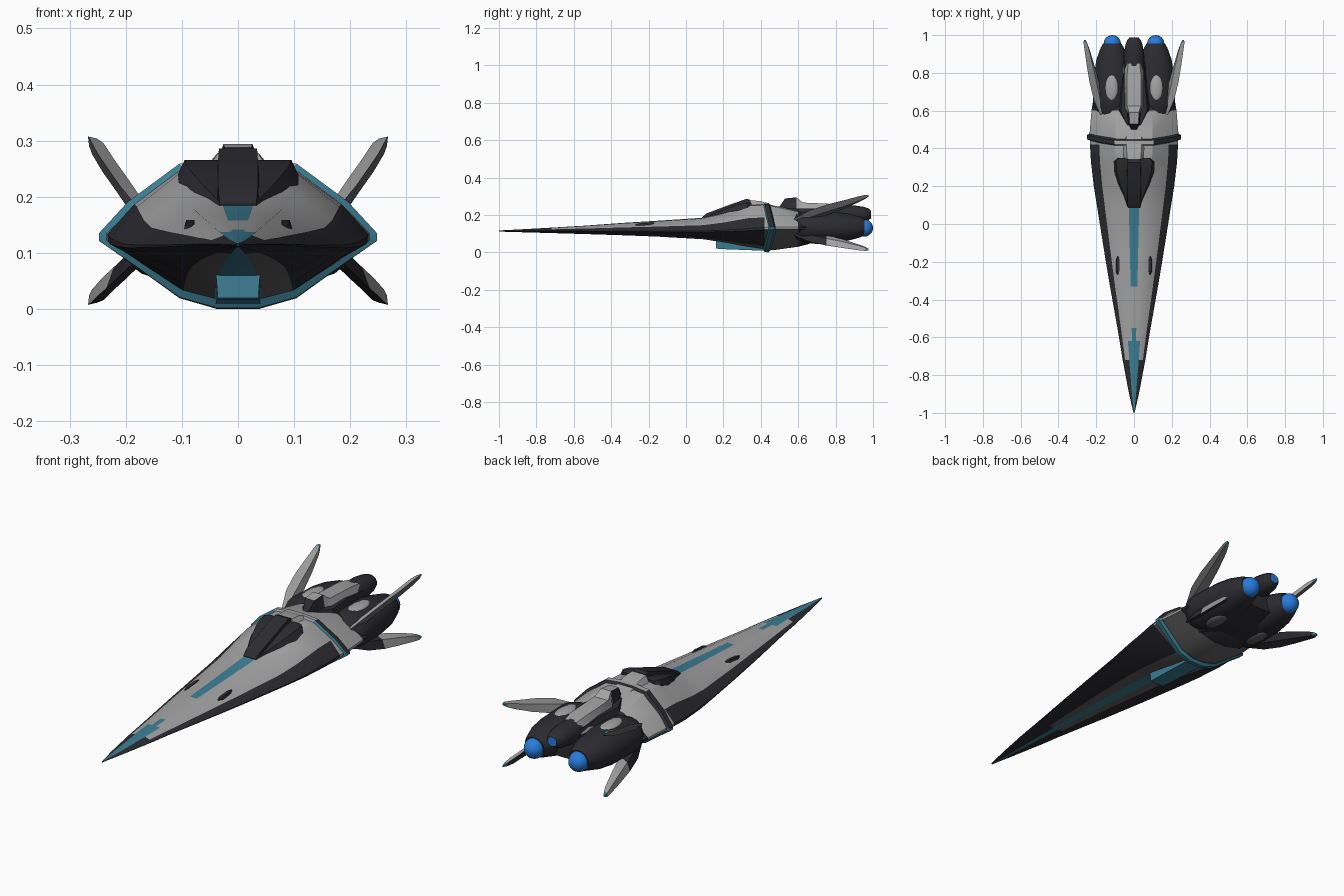
import bpy, bmesh, math
from mathutils import Vector, Matrix

cube = bpy.data.objects.get("Cube")
if cube:
    bpy.data.objects.remove(cube, do_unlink=True)


def make_mat(name, rgb):
    m = bpy.data.materials.new(name)
    m.use_nodes = True
    m.diffuse_color = (*rgb, 1)
    m.node_tree.nodes["Principled BSDF"].inputs["Base Color"].default_value = (*rgb, 1)
    return m


MATS = [make_mat("light grey plating", (0.37, 0.37, 0.37)),
        make_mat("charcoal plating", (0.025, 0.025, 0.03)),
        make_mat("teal trim", (0.045, 0.21, 0.30)),
        make_mat("blue glow", (0.02, 0.2, 0.72)),
        make_mat("mid grey plating", (0.12, 0.12, 0.12))]
GREY, DARK, TEAL, GLOW, MID = range(5)


def finish(name, bm, rule, angle=35):
    """Colour faces by rule(centre, normal, column) and make the object."""
    bmesh.ops.recalc_face_normals(bm, faces=bm.faces)
    col = bm.faces.layers.int.get("column")
    for f in bm.faces:
        f.material_index = rule(f.calc_center_median(), f.normal, f[col] if col else 0)
    if col:
        bm.faces.layers.int.remove(col)
    me = bpy.data.meshes.new(name)
    bm.to_mesh(me)
    bm.free()
    for m in MATS:
        me.materials.append(m)
    ob = bpy.data.objects.new(name, me)
    bpy.context.collection.objects.link(ob)
    bpy.ops.object.select_all(action='DESELECT')
    ob.select_set(True)
    bpy.context.view_layer.objects.active = ob
    bpy.ops.object.shade_smooth_by_angle(angle=math.radians(angle))


def loft(name, rings, rule, angle=35):
    """Skin a list of equal rings and cap both ends."""
    bm = bmesh.new()
    col = bm.faces.layers.int.new("column")
    vs = [[bm.verts.new(p) for p in r] for r in rings]
    n = len(rings[0])
    for a, b in zip(vs, vs[1:]):
        for i in range(n):
            j = (i + 1) % n
            bm.faces.new((a[i], a[j], b[j], b[i]))[col] = min(i, n - 1 - i)
    for cap in (vs[0], vs[-1]):
        bm.faces.new(cap)[col] = -1
    finish(name, bm, rule, angle)


def ellipsoid(name, centre, radii, colour):
    bm = bmesh.new()
    bmesh.ops.create_uvsphere(bm, u_segments=16, v_segments=10, radius=1,
                              matrix=Matrix.LocRotScale(Vector(centre), None, Vector(radii)))
    finish(name, bm, lambda c, n, s: colour)


def circle(y, cx, cz, rx, rz, n=16):
    return [(cx + rx * math.cos(2 * math.pi * (i + .5) / n), y,
             cz + rz * math.sin(2 * math.pi * (i + .5) / n)) for i in range(n)]


# Hull cross-section: width fraction, height fraction above or below the edge
SECTION = [(0, 1), (.14, 1), (.42, .95), (.79, .46), (1, .05), (1, -.05),
           (.8, -.32), (.42, -.85), (.15, -1), (0, -1)]


def hull_ring(y, w, top, edge, bottom, sweep=0):
    half = [(u * w, y - sweep * abs(v),
             edge + v * ((top - edge) if v > 0 else (edge - bottom)))
            for u, v in SECTION]
    return half + [(-a, b, c) for a, b, c in half[-2:0:-1]]


HULL = [(-1, .003, .117, .114, .111), (-.9, .026, .122, .115, .108),
        (-.72, .06, .132, .115, .103), (-.62, .076, .138, .115, .1),
        (-.55, .088, .142, .114, .098),
        (-.33, .127, .158, .112, .091), (-.15, .157, .169, .111, .084),
        (.09, .195, .185, .111, .07), (.2, .213, .212, .114, .054),
        (.33, .228, .255, .12, .03), (.42, .233, .258, .127, .016),
        (.47, .236, .25, .13, .012), (.6, .225, .222, .13, .03),
        (.66, .215, .2, .13, .045), (.7, .16, .18, .13, .07)]


def hull_rule(c, n, s):
    if c.y > .43:
        return DARK if c.y > .61 else MID if s > 4 else GREY
    if s == 0:
        return TEAL if c.y < -.55 or -.33 < c.y < .09 else GREY
    if s in (1, 2):
        if c.y < -.62 and s == 1:
            return TEAL
        return DARK if c.y < -.72 else GREY
    if s == 8:
        return TEAL
    return MID if s == 7 and c.y > -.55 else DARK


def collar_rule(c, n, s):
    if s in (0, 1):
        return DARK if c.y > .443 else GREY
    if n.y < -.45 or s in (4, 5, 6, 7, 8):
        return TEAL
    return DARK


# Swept collar band: teal front face, dark outer rim on top
loft("hull", [hull_ring(*h) for h in HULL], hull_rule, 25)
loft("collar", [hull_ring(y, w, t, .128, b, .03) for y, w, t, b in
                ((.44, .226, .252, .018), (.45, .248, .266, .002),
                 (.472, .248, .264, 0), (.482, .234, .25, .012))], collar_rule, 25)


# Flat-topped raised bodies: y, base half width, top half width, base z, top z
def ridge(name, stations, rule, cx=0):
    loft(name, [[(cx + b, y, z0), (cx + t, y, z1), (cx - t, y, z1), (cx - b, y, z0)]
                for y, b, t, z0, z1 in stations], rule, 25)


def paint(colour):
    return lambda c, n, s: colour


ridge("canopy_frame", [(.09, .037, .032, .16, .19), (.15, .064, .05, .175, .208),
                       (.22, .1, .076, .185, .236), (.28, .122, .092, .19, .256),
                       (.33, .128, .095, .195, .266), (.35, .112, .08, .2, .264)],
      paint(DARK))
ridge("canopy", [(.085, .036, .032, .16, .187), (.11, .04, .035, .16, .208),
                 (.24, .042, .036, .17, .257), (.325, .04, .034, .18, .286),
                 (.345, .038, .032, .18, .28)], paint(DARK))
ridge("canopy_fairing", [(.345, .085, .036, .2, .278), (.4, .1, .04, .2, .274),
                         (.5, .09, .04, .2, .238)], paint(GREY))
ridge("chin_block", [(.16, .036, .04, .02, .07), (.2, .038, .04, .017, .07),
                     (.43, .04, .042, .008, .06)], paint(TEAL))

# Dorsal spine and the central engine behind it
ridge("spine_base", [(.5, .04, .024, .16, .24), (.6, .11, .07, .16, .235),
                     (.72, .1, .06, .12, .235), (.86, .07, .05, .12, .22)], paint(DARK))
ridge("spine", [(.5, .02, .014, .2, .245), (.53, .035, .024, .2, .288),
                (.59, .04, .026, .2, .294), (.625, .062, .036, .2, .266),
                (.8, .064, .036, .2, .258), (.85, .056, .03, .2, .248)],
      lambda c, n, s: GREY if c.y > .53 and (n.z > .3 or c.y > .6) else DARK)
loft("centre_engine", [circle(y, 0, .203, r, r * .9) for y, r in
                       ((.7, .045), (.8, .054), (.9, .054), (.95, .046),
                        (.975, .036), (.988, .024))],
     lambda c, n, s: GLOW if n.y > .95 else DARK)
ridge("engine_mount", [(.6, .12, .1, .05, .21), (.75, .1, .09, .05, .2),
                       (.89, .06, .06, .09, .18)], paint(DARK))


def upper_fin_rule(c, n, s):
    return TEAL if c.y > .945 else MID if n.z < -.1 else GREY


def lower_fin_rule(c, n, s):
    if c.y > .945:
        return TEAL
    return GREY if n.z > .1 and c.y > .78 else DARK


FIN = [(.165, .58, .165, .022), (.19, .66, .197, .036), (.21, .75, .226, .038),
       (.23, .84, .254, .031), (.25, .93, .286, .02), (.258, .96, .297, .014),
       (.261, .975, .302, .006)]

for side, label in ((1, "left"), (-1, "right")):
    # Side engine pod, its glowing dome and its oval panels
    loft(label + "_engine", [circle(y, side * .115, .135, rx, rz) for y, rx, rz in
                             ((.56, .06, .055), (.62, .1, .08), (.65, .104, .086),
                              (.79, .098, .084), (.87, .086, .073),
                              (.93, .064, .057), (.955, .05, .045))], paint(DARK))
    ellipsoid(label + "_engine_glow", (side * .115, .954, .13), (.046, .046, .046), GLOW)
    ellipsoid(label + "_engine_top_panel", (side * .118, .72, .212), (.034, .075, .014), GREY)
    ellipsoid(label + "_engine_belly_panel", (side * .118, .72, .058), (.034, .07, .014), MID)
    # Dark inlay on the forward deck
    ridge(label + "_deck_inlay", [(-.27, .006, .002, .13, .149), (-.25, .016, .007, .13, .154),
                                  (-.19, .014, .007, .135, .159), (-.17, .006, .002, .14, .158)],
          paint(DARK), side * .085)

    # Swept blade fins, upper and lower
    for up, place, rule in ((1, "upper", upper_fin_rule), (-1, "lower", lower_fin_rule)):
        rings = []
        for x, y, z, w in FIN:
            cz = z if up > 0 else .105 - (z - .165) * .66
            span = Vector((side * .66, 0, up * .75)) * w
            thick = Vector((side * .75, 0, up * -.66)) * min(.015, w * .7)
            p = Vector((x * side, y, cz))
            rings.append([p + span, p + thick, p - span, p - thick])
        loft(f"{label}_{place}_fin", rings, rule, 40)
